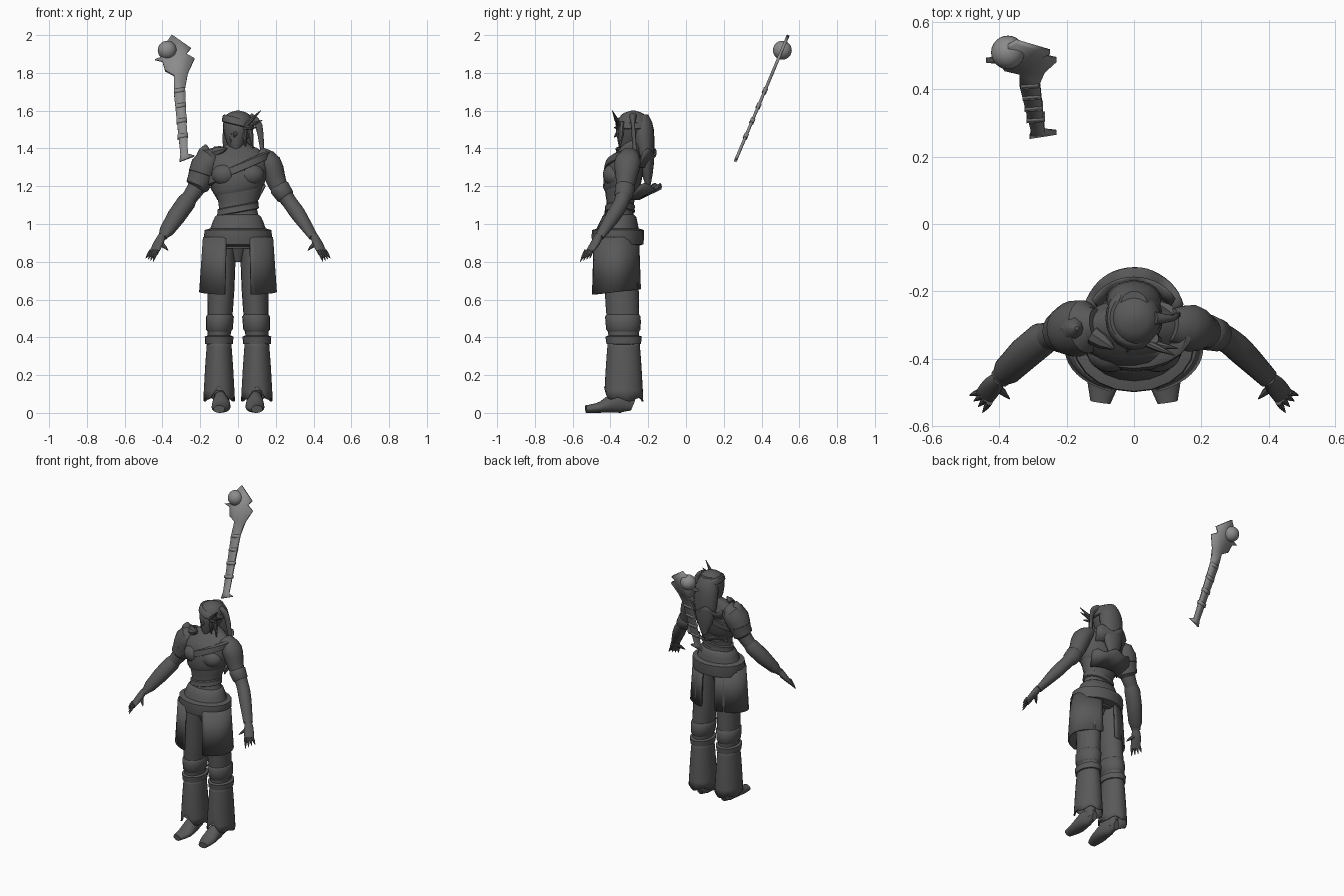
import bpy, bmesh, math
from mathutils import Vector

cube = bpy.data.objects.get("Cube")
if cube:
    bpy.data.objects.remove(cube)


def material(name, value):
    mat = bpy.data.materials.new(name)
    mat.use_nodes = True
    colour = (value, value, value, 1)
    mat.diffuse_color = colour
    mat.node_tree.nodes["Principled BSDF"].inputs["Base Color"].default_value = colour
    return mat


DARK = material("dark grey", .1)
PALE = material("pale grey", .26)


def finish(name, bm, mat, thick=0):
    bmesh.ops.recalc_face_normals(bm, faces=bm.faces)
    mesh = bpy.data.meshes.new(name)
    bm.to_mesh(mesh)
    bm.free()
    ob = bpy.data.objects.new(name, mesh)
    bpy.context.collection.objects.link(ob)
    mesh.materials.append(mat)
    if thick:
        solid = ob.modifiers.new("thickness", 'SOLIDIFY')
        solid.thickness = thick
        solid.offset = 0
    bpy.ops.object.select_all(action='DESELECT')
    bpy.context.view_layer.objects.active = ob
    ob.select_set(True)
    bpy.ops.object.shade_smooth_by_angle(angle=math.radians(40))


def smooth(keys, steps=3):
    """Rings (x, y, z, half width, half depth) on a curve through the keys."""
    rings = []
    for i in range(len(keys) - 1):
        before, p, q, after = keys[max(i - 1, 0)], keys[i], keys[i + 1], keys[min(i + 2, len(keys) - 1)]
        for step in range(steps):
            t = step / steps
            rings.append([b + t * ((c - a) + t * (2 * a - 5 * b + 4 * c - d + t * (3 * (b - c) + d - a))) / 2
                          for a, b, c, d in zip(before, p, q, after)])
    return rings + [list(keys[-1])]


def at(rings, z):
    """The ring of a limb at a given height."""
    for p, q in zip(rings, rings[1:]):
        if min(p[2], q[2]) <= z <= max(p[2], q[2]):
            t = (z - p[2]) / (q[2] - p[2])
            return [a + (b - a) * t for a, b in zip(p, q)]


def loft(name, rings, side=1, along=False, sides=20, arc=None, hem=None, thick=0):
    """Skin over level rings, or rings square to their path if along.
    arc leaves an open sheet, with angle zero at the front; hem lifts points."""
    bm = bmesh.new()
    rows = []
    centres = [Vector(ring[:3]) for ring in rings]
    last = len(rings) - 1
    start, end = [math.radians(a) for a in (arc or (0, 360))]
    count = sides + 1 if arc else sides
    for i, (x, y, z, wide, deep) in enumerate(rings):
        u, v = Vector((1, 0, 0)), Vector((0, 1, 0))
        if along:
            path = (centres[min(i + 1, last)] - centres[max(i - 1, 0)]).normalized()
            u = path.cross(Vector((0, 0, 1))).normalized()
            v = u.cross(path)
        row = []
        for k in range(count):
            a = start + (end - start) * k / sides
            p = centres[i] + u * wide * math.sin(a) - v * deep * math.cos(a)
            if hem:
                p.z += hem(a, i / last)
            p.x *= side
            row.append(bm.verts.new(p))
        rows.append(row)
    for low, high in zip(rows, rows[1:]):
        for k in range(sides):
            j = (k + 1) % count
            bm.faces.new((low[k], low[j], high[j], high[k]))
    if not thick:
        bm.faces.new(rows[0])
        bm.faces.new(rows[-1])
    finish(name, bm, DARK, thick)


def band(name, host, low, high, grow, **options):
    """A closed layer worn over a limb between two heights."""
    edge = (high - low) * .12
    rings = []
    for z, g in ((low, 0), (low + edge, grow), ((low + high) / 2, grow), (high - edge, grow), (high, 0)):
        x, y, z, wide, deep = at(host, z)
        rings.append((x, y, z, wide + g, deep + g))
    loft(name, rings, **options)


def spike(name, base, tip, width, side=1):
    middle = [(p + q) / 2 for p, q in zip(base, tip)]
    rings = [(*c, width * f, width * f) for c, f in ((base, 1), (middle, .8), (tip, .15))]
    loft(name, rings, side, True, 8)


def ball(name, centre, size, mat=DARK):
    bm = bmesh.new()
    bmesh.ops.create_uvsphere(bm, u_segments=24, v_segments=14, radius=1)
    for v in bm.verts:
        v.co = Vector(c + d * e for c, d, e in zip(centre, v.co, size))
    finish(name, bm, mat)


TORSO = smooth([(0, -.36, .87, .13, .09), (0, -.36, .96, .14, .1), (0, -.35, 1.08, .1, .07),
                (0, -.34, 1.2, .13, .09), (0, -.32, 1.33, .16, .09), (0, -.3, 1.39, .12, .06),
                (0, -.28, 1.43, .05, .05), (0, -.28, 1.5, .04, .04)])
LEG = smooth([(.08, -.35, .92, .07, .09), (.09, -.34, .64, .07, .09), (.1, -.33, .4, .06, .08),
              (.1, -.33, .2, .04, .05), (.09, -.32, .04, .03, .04)])
ARM = smooth([(.11, -.3, 1.37, .05, .04), (.17, -.31, 1.32, .07, .06), (.21, -.32, 1.21, .05, .05),
              (.27, -.34, 1.12, .04, .04), (.32, -.38, 1.05, .04, .04), (.4, -.46, .93, .03, .02)])
PALM = smooth([(.4, -.46, .94, .02, .02), (.42, -.48, .9, .03, .02), (.45, -.52, .84, .03, .01)])
FOOT = smooth([(.09, -.28, .04, .02, .03), (.09, -.35, .06, .04, .06), (.09, -.45, .03, .05, .03),
               (.1, -.53, .02, .03, .02)])
HEAD = smooth([(-.01, -.32, 1.39, .02, .03), (-.01, -.3, 1.43, .05, .06), (0, -.28, 1.52, .08, .09),
               (0, -.28, 1.58, .06, .06), (0, -.28, 1.6, .01, .01)])

# Torso and clothing
loft("torso", TORSO)
band("cropped_top", TORSO, 1.17, 1.36, .01, hem=lambda a, f: .02 * math.sin(a) * (1 - f))
band("chest_strap", TORSO, 1.27, 1.32, .015, hem=lambda a, f: .07 * math.sin(a))
band("waist_wrap", TORSO, 1.06, 1.1, .008, hem=lambda a, f: .02 * math.sin(a))
band("waistband", TORSO, .96, 1.05, .012)
band("belt", TORSO, .88, .98, .04)
loft("loincloth", [(0, -.36, .9, .07, .07), (0, -.36, .8, .02, .03)])

# Flared back of the bodice and collar, with jagged rims
loft("back_flare", [(0, -.32, 1.13, .11, .07), (0, -.28, 1.2, .15, .15)], arc=(105, 255), thick=.008,
     hem=lambda a, f: .015 * math.sin(7 * a) * f)
loft("back_collar", [(0, -.3, 1.3, .12, .09), (0, -.29, 1.38, .14, .13)], arc=(120, 240), thick=.008,
     hem=lambda a, f: .02 * math.sin(6 * a) * f)

for side, word in ((1, "left"), (-1, "right")):
    ball(word + "_bust", (.07 * side, -.38, 1.26), (.07, .06, .06))

    # Skirt panel, open at front and back
    loft(word + "_skirt_panel", [(0, -.37, .93, .18, .12), (0, -.37, .64, .2, .13)], side,
         arc=(20, 165), thick=.012, hem=lambda a, f: -.015 * math.cos(a) * f)

    # Leg, knee padding, flared cuff with a front notch, and foot
    loft(word + "_leg", LEG, side)
    band(word + "_knee_roll", LEG, .43, .52, .008, side=side)
    band(word + "_knee_band", LEG, .36, .41, .016, side=side)
    cuff = smooth([(.1, -.33, .38, .06, .08), (.1, -.33, .25, .07, .09), (.1, -.33, .07, .08, .1)])
    loft(word + "_cuff", cuff, side, sides=30, thick=.008,
         hem=lambda a, f: (f == 1) * (.06 * max(0, math.cos(a)) ** 6 + .01 * math.cos(5 * a)))
    loft(word + "_foot", FOOT, side, True)

    # Arm and spread hand
    loft(word + "_arm", ARM, side, True)
    loft(word + "_palm", PALM, side, True)
    for k, finger in enumerate(("index", "middle", "ring", "little")):
        base = Vector((.43 + .01 * k, -.53 + .01 * k, .86))
        reach = Vector((.02 + .003 * k, -.03 + .007 * k, -.06 + .006 * k))
        spike(f"{word}_{finger}_finger", base, base + reach, .01, side)
    spike(word + "_thumb", (.41, -.48, .9), (.37, -.52, .86), .013, side)

# Shoulder armour and bracer on the right arm, band on the left
band("shoulder_plate", ARM, 1.25, 1.36, .016, side=-1, along=True)
band("lower_shoulder_plate", ARM, 1.19, 1.28, .014, side=-1, along=True)
spike("shoulder_crest", (-.18, -.31, 1.36), (-.17, -.31, 1.42), .04)
spike("shoulder_point", (-.12, -.33, 1.38), (-.06, -.37, 1.4), .03)
band("bracer", ARM, .94, 1.14, .01, side=-1, along=True)
band("left_armband", ARM, 1.14, 1.2, .006, along=True)

# Head and hair
loft("head", HEAD)
spike("nose", (-.01, -.35, 1.49), (-.02, -.38, 1.46), .015)
band("head_band", HEAD, 1.52, 1.56, .006, hem=lambda a, f: -.02 * math.sin(a))
loft("back_hair", smooth([(0, -.24, 1.58, .04, .04), (0, -.23, 1.5, .08, .06), (0, -.21, 1.32, .07, .04),
                          (0, -.2, 1.19, .02, .01)]))
loft("side_lock", smooth([(.06, -.28, 1.57, .02, .02), (.11, -.28, 1.52, .01, .02),
                          (.13, -.27, 1.37, .01, .01)]), along=True)
for k, word in enumerate(("far", "inner", "middle", "outer")):
    x = .04 * k - .04
    spike(word + "_front_lock", (x * .7, -.34, 1.54), (x, -.35, 1.43 - .01 * k), .018)
for word, tip in (("top", (.12, -.39, 1.6)), ("middle", (.13, -.37, 1.55)), ("low", (.1, -.38, 1.51))):
    spike(word + "_feather", (.03, -.35, 1.51), tip, .013)


# Staff lying in a leaning plane
def plate(name, outline, thick):
    bm = bmesh.new()
    bm.faces.new([bm.verts.new((x, .26 + (z - 1.33) * .42, z)) for x, z in outline])
    bmesh.ops.triangulate(bm, faces=bm.faces)
    finish(name, bm, PALE, thick)


plate("staff", [(-.31, 1.33), (-.23, 1.36), (-.265, 1.37), (-.28, 1.72), (-.265, 1.8), (-.23, 1.875),
                (-.275, 1.9), (-.25, 1.93), (-.35, 2), (-.39, 1.945), (-.385, 1.89), (-.44, 1.87),
                (-.4, 1.86), (-.385, 1.81), (-.36, 1.84), (-.33, 1.84), (-.32, 1.81), (-.34, 1.785),
                (-.34, 1.7), (-.305, 1.37)], .016)
for k, word in enumerate(("lowest", "lower", "upper", "highest")):
    x, z = -.29 - .006 * k, 1.45 + .08 * k
    plate(word + "_staff_wrap", [(x - .03, z), (x + .025, z + .01), (x + .025, z + .03), (x - .03, z + .02)], .024)
ball("staff_orb", (-.375, .51, 1.92), (.05, .05, .05), PALE)
